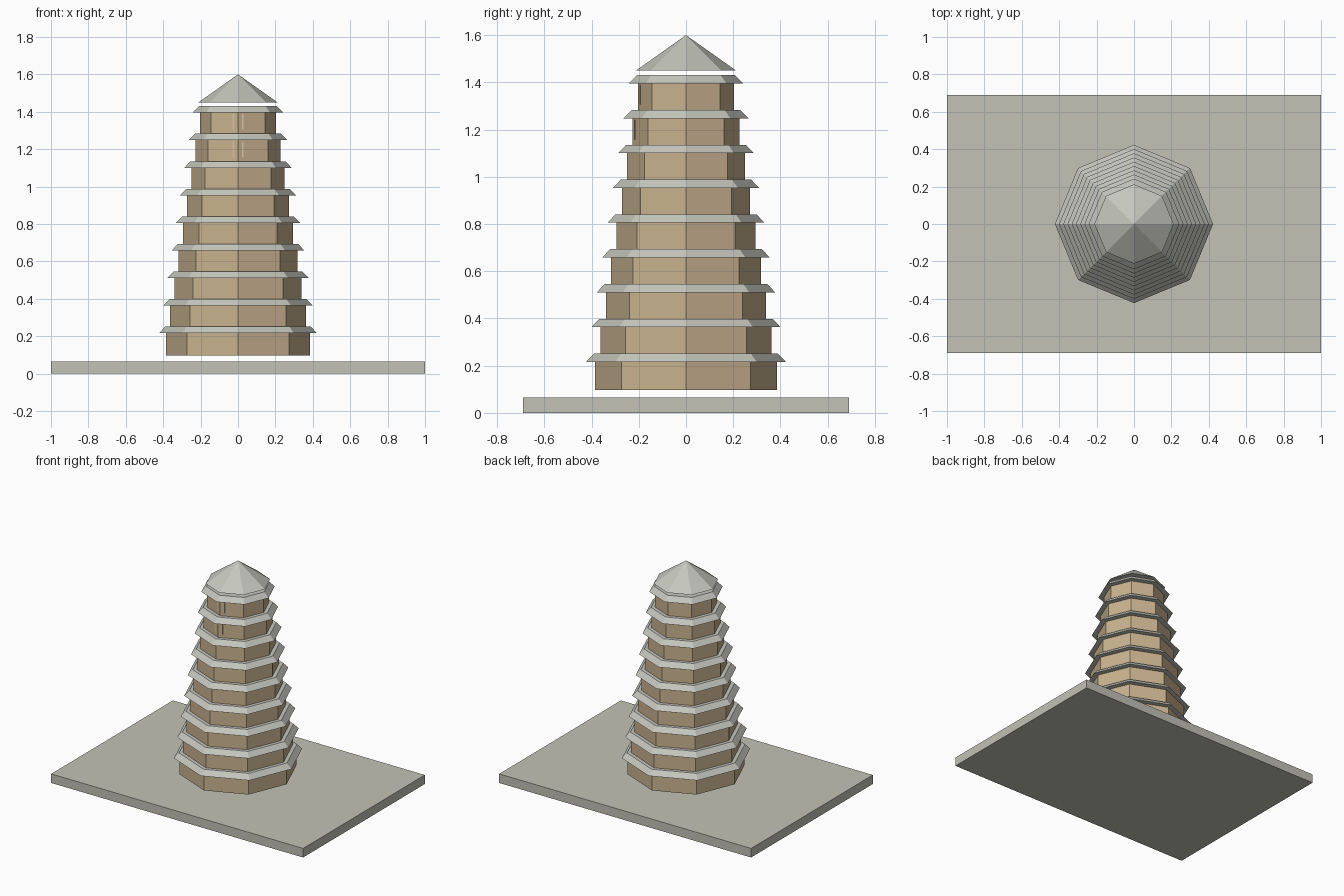
import bpy, bmesh, math

if "Cube" in bpy.data.objects:
    bpy.data.objects.remove(bpy.data.objects["Cube"])


def material(name, rgb):
    m = bpy.data.materials.new(name)
    m.diffuse_color = (*rgb, 1)
    m.use_nodes = True
    m.node_tree.nodes["Principled BSDF"].inputs["Base Color"].default_value = m.diffuse_color
    return m


STONE = material("plinth stone", (0.54, 0.54, 0.47))
WALL = material("tan brick", (0.58, 0.445, 0.275))
TILE = material("grey tile", (0.56, 0.57, 0.51))
FRAME = material("pale niche", (0.66, 0.55, 0.40))


def add_object(name, bm, mat):
    mesh = bpy.data.meshes.new(name)
    bmesh.ops.recalc_face_normals(bm, faces=bm.faces)
    bm.to_mesh(mesh)
    bm.free()
    mesh.materials.append(mat)
    ob = bpy.data.objects.new(name, mesh)
    bpy.context.collection.objects.link(ob)
    return ob


def octagon(name, r0, r1, z0, z1, mat):
    """Eight-sided prism, frustum or cone with corners on the axes."""
    bm = bmesh.new()
    ang = [math.pi / 4 * k for k in range(8)]
    low = [bm.verts.new((r0 * math.cos(a), r0 * math.sin(a), z0)) for a in ang]
    bm.faces.new(low[::-1])
    if r1 == 0:
        tip = bm.verts.new((0, 0, z1))
        for k in range(8):
            bm.faces.new((low[k], low[(k + 1) % 8], tip))
    else:
        top = [bm.verts.new((r1 * math.cos(a), r1 * math.sin(a), z1)) for a in ang]
        bm.faces.new(top)
        for k in range(8):
            n = (k + 1) % 8
            bm.faces.new((low[k], low[n], top[n], top[k]))
    return add_object(name, bm, mat)


def box(name, lo, hi, mat):
    bm = bmesh.new()
    bmesh.ops.create_cube(bm, size=1)
    for v in bm.verts:
        v.co = [lo[i] + (v.co[i] + 0.5) * (hi[i] - lo[i]) for i in range(3)]
    return add_object(name, bm, mat)


# Ground slab
box("plinth", (-1, -0.69, 0), (1, 0.69, 0.065), STONE)

# Nine tapering storeys, each capped by a sloped eave
PITCH = 0.1474
for i in range(9):
    z = 0.097 + PITCH * i
    r = 0.385 - 0.0226 * i
    octagon(f"storey_{i + 1}", r, r, z, z + 0.119, WALL)
    octagon(f"eave_{i + 1}", r + 0.038, r + 0.004, z + 0.119, z + 0.154, TILE)
    # Shallow niches that just break through the front corner of the top storeys
    if i >= 7:
        box(f"niche_{i + 1}", (-0.03, -r + 0.009, z + 0.03),
            (0.03, -r + 0.018, z + 0.112), FRAME)

# Pointed roof, floating just above the last eave
octagon("roof", 0.212, 0, 1.45, 1.60, TILE)
